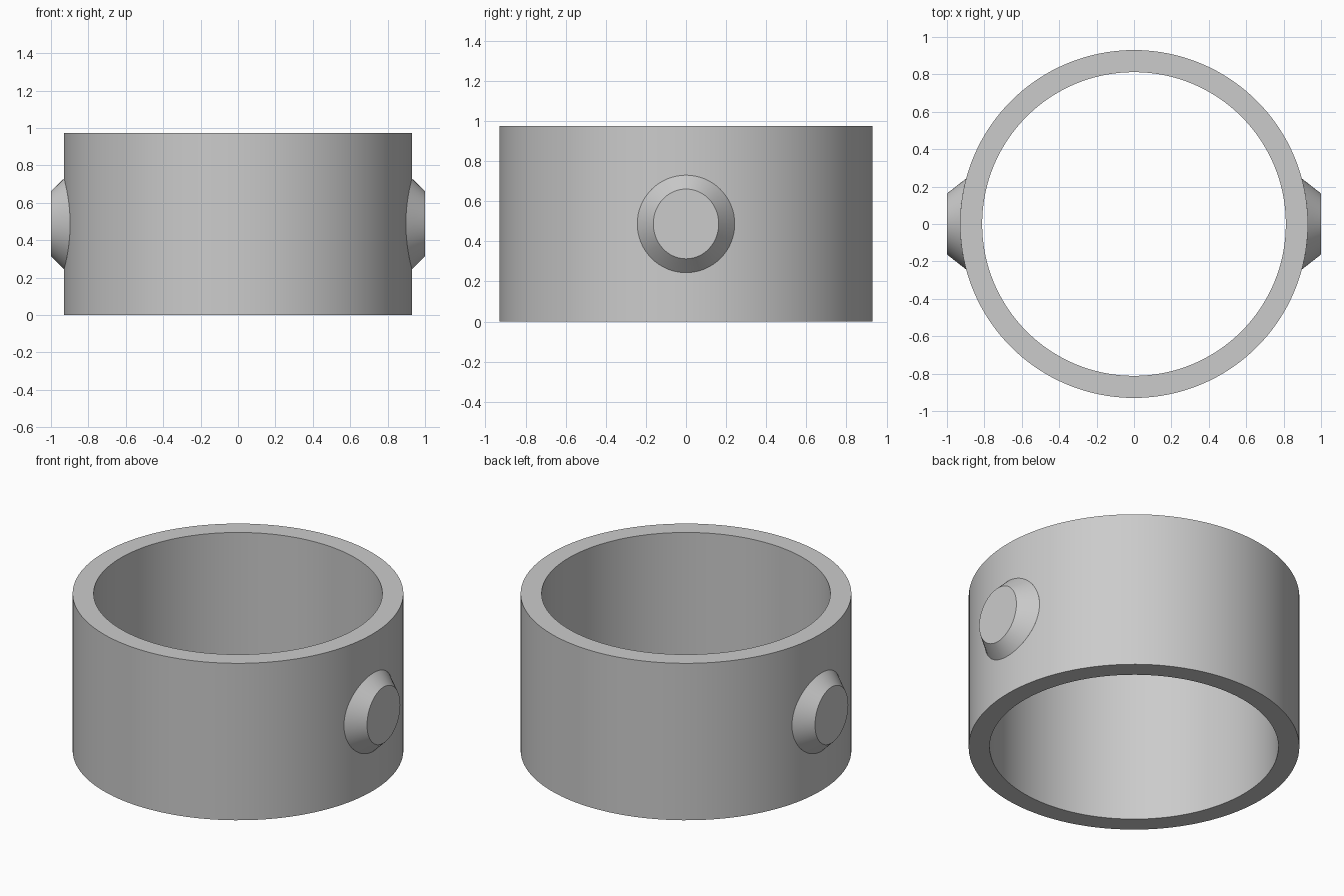
import bpy, bmesh
from math import sin, cos, tau, sqrt, radians

cube = bpy.data.objects.get("Cube")
if cube:
    bpy.data.objects.remove(cube)

OUTER, INNER, HEIGHT = 0.93, 0.812, 0.974

grey = bpy.data.materials.new("plain_grey")
grey.use_nodes = True
colour = (0.6, 0.6, 0.6, 1)
grey.diffuse_color = colour
grey.node_tree.nodes["Principled BSDF"].inputs["Base Color"].default_value = colour


def loop(bm, count, point):
    return [bm.verts.new(point(tau * i / count)) for i in range(count)]


def bridge(bm, a, b):
    n = len(a)
    for i in range(n):
        j = (i + 1) % n
        bm.faces.new((a[i], a[j], b[j], b[i]))


def finish(bm, name):
    bmesh.ops.recalc_face_normals(bm, faces=bm.faces[:])
    mesh = bpy.data.meshes.new(name)
    bm.to_mesh(mesh)
    bm.free()
    mesh.materials.append(grey)
    obj = bpy.data.objects.new(name, mesh)
    bpy.context.collection.objects.link(obj)
    bpy.ops.object.select_all(action='DESELECT')
    obj.select_set(True)
    bpy.context.view_layer.objects.active = obj
    bpy.ops.object.shade_smooth_by_angle(angle=radians(25))


# Open band: a rectangular section swept round the z axis
bm = bmesh.new()
section = [(OUTER, 0), (OUTER, HEIGHT), (INNER, HEIGHT), (INNER, 0)]
rings = [loop(bm, 128, lambda t, r=r, z=z: (r * cos(t), r * sin(t), z)) for r, z in section]
for k in range(4):
    bridge(bm, rings[k], rings[(k + 1) % 4])
finish(bm, "band")


# Side bosses: a round foot following the band, tapering to a flat oval end
def boss(name, side):
    mid, foot = HEIGHT / 2, 0.243

    def on_band(t):
        y = foot * cos(t)
        return (side * sqrt(OUTER ** 2 - y ** 2), y, mid + foot * sin(t))

    bm = bmesh.new()
    root = loop(bm, 64, lambda t: (side * 0.86, foot * cos(t), mid + foot * sin(t)))
    base = loop(bm, 64, on_band)
    end = loop(bm, 64, lambda t: (side, 0.163 * cos(t), mid + 0.174 * sin(t)))
    bridge(bm, root, base)
    bridge(bm, base, end)
    bm.faces.new(root)
    bm.faces.new(end)
    finish(bm, name)


boss("left_boss", 1)
boss("right_boss", -1)
